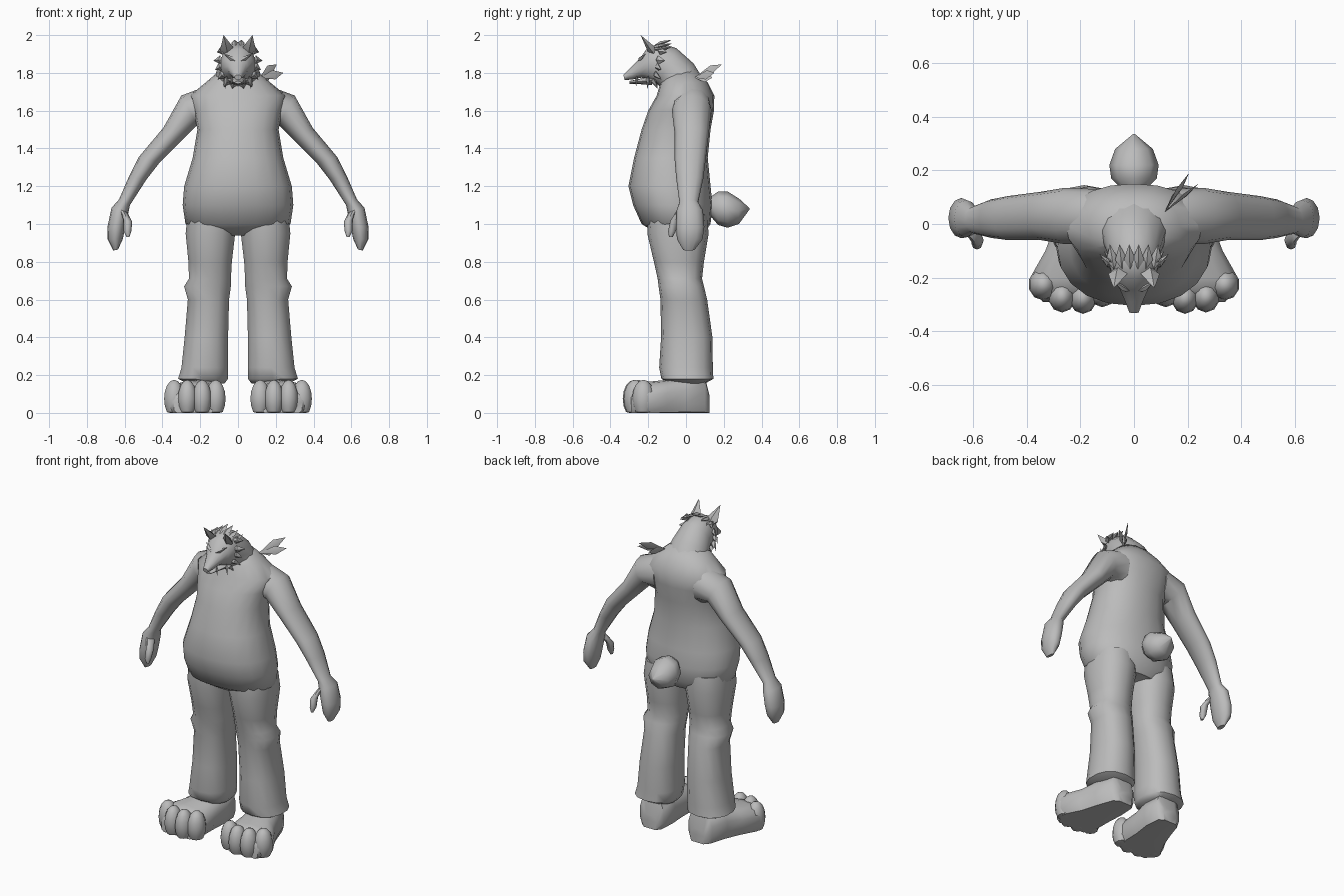
import bpy, bmesh, math
from mathutils import Vector as V

grey = bpy.data.materials.new("plain grey")
grey.diffuse_color = (0.5, 0.5, 0.5, 1)
X, Y = V((1, 0, 0)), V((0, 1, 0))


def finish(name, bm, angle=50):
    """Turn a bmesh into a shaded object."""
    bmesh.ops.recalc_face_normals(bm, faces=bm.faces)
    me = bpy.data.meshes.new(name)
    bm.to_mesh(me)
    bm.free()
    me.materials.append(grey)
    ob = bpy.data.objects.new(name, me)
    bpy.context.collection.objects.link(ob)
    bpy.ops.object.select_all(action='DESELECT')
    ob.select_set(True)
    bpy.context.view_layer.objects.active = ob
    bpy.ops.object.shade_smooth_by_angle(angle=math.radians(angle))
    return ob


def loft(name, rings, axis, n=14, p=2.0, floor=False):
    """Skin rounded rings, each given by two opposite points and a half width along axis."""
    bm = bmesh.new()
    loops = []
    for a, b, h in rings:
        a, b = V(a), V(b)
        c, u, loop = (a + b) / 2, (a - b) / 2, []
        for i in range(n):
            t = 2 * math.pi * i / n
            cu, sv = math.cos(t), math.sin(t)
            cu = math.copysign(abs(cu) ** (2 / p), cu)
            sv = math.copysign(abs(sv) ** (2 / p), sv)
            co = c + u * cu + axis * h * sv
            if floor:
                co.z = max(co.z, 0)
            loop.append(bm.verts.new(co))
        loops.append(loop)
    for l0, l1 in zip(loops, loops[1:]):
        for i in range(n):
            j = (i + 1) % n
            bm.faces.new((l0[i], l0[j], l1[j], l1[i]))
    bm.faces.new(loops[0])
    bm.faces.new(loops[-1])
    return finish(name, bm)


def blade(name, root, tip, w, t=0.008, at=0.25, face=Y):
    """Pointed blade, widest part-way along, with its flat side towards face."""
    root, tip = V(root), V(tip)
    d = (tip - root).normalized()
    side = d.cross(face).normalized()
    nor = side.cross(d)
    mid = root.lerp(tip, at)
    bm = bmesh.new()
    r, e = bm.verts.new(root), bm.verts.new(tip)
    m = [bm.verts.new(mid + o) for o in (side * w, nor * t, -side * w, -nor * t)]
    for i in range(4):
        bm.faces.new((r, m[i], m[(i + 1) % 4]))
        bm.faces.new((e, m[i], m[(i + 1) % 4]))
    return finish(name, bm, 30)


# Torso with round belly: z, front y, back y, half width
torso = [(.94, -.14, .09, .18), (1.0, -.235, .13, .278), (1.1, -.28, .14, .293),
         (1.2, -.305, .13, .285), (1.35, -.275, .115, .24), (1.5, -.235, .13, .215),
         (1.6, -.2, .148, .235), (1.68, -.155, .15, .255), (1.75, -.135, .115, .17),
         (1.81, -.1, .06, .1)]
loft("torso", [((0, f, z), (0, b, z), h) for z, f, b, h in torso], X, 20, 2.2)

# Neck, skull and muzzle: top y, z, bottom y, z, half width
head = [(.115, 1.73, -.12, 1.66, .14), (.04, 1.85, -.13, 1.72, .12), (-.05, 1.93, -.15, 1.74, .1),
        (-.14, 1.96, -.18, 1.745, .092), (-.21, 1.925, -.205, 1.765, .08),
        (-.245, 1.875, -.235, 1.775, .055), (-.29, 1.83, -.285, 1.765, .034),
        (-.332, 1.79, -.325, 1.762, .018)]
loft("head", [((0, a, b), (0, c, d), h) for a, b, c, d, h in head], X, 14)
jaw = [(-.18, 1.79, 1.735, .055), (-.24, 1.77, 1.74, .036), (-.3, 1.757, 1.742, .017)]
loft("lower_jaw", [((0, y, a), (0, y, b), h) for y, a, b, h in jaw], X, 8)

# Tail: y, top z, bottom z, half width
tail = [(.08, 1.13, 1.06, .03), (.14, 1.15, 1.03, .055), (.17, 1.172, .995, .085),
        (.22, 1.172, .98, .092), (.28, 1.135, 1.0, .07), (.335, 1.085, 1.075, .004)]
loft("tail", [((0, y, a), (0, y, b), h) for y, a, b, h in tail], X, 8)

# Limbs and paired parts
leg = [(1.05, .01, .27, -.2, .11), (.95, .012, .28, -.205, .12), (.8, .03, .265, -.17, .095),
       (.71, .035, .262, -.15, .085), (.67, .035, .288, -.145, .095), (.6, .045, .268, -.135, .112),
       (.4, .05, .285, -.132, .14), (.24, .05, .302, -.142, .142), (.18, .05, .32, -.13, .145),
       (.155, .07, .27, -.09, .1)]
arm = [(.14, 1.74, .14, 1.5, .03, .1), (.3, 1.68, .215, 1.525, .03, .105),
       (.395, 1.51, .3, 1.44, .03, .09), (.525, 1.355, .415, 1.325, .022, .082),
       (.578, 1.25, .485, 1.235, .02, .072), (.63, 1.13, .572, 1.1, .015, .05),
       (.67, 1.085, .58, 1.06, .02, .07), (.692, .98, .595, .99, .022, .075),
       (.69, .92, .61, .92, .02, .068), (.66, .86, .635, .865, .015, .03)]
foot = [(.17, .125, .09, .05), (.172, .1, .19, .085), (.185, 0, .2, .11), (.208, -.1, .175, .125),
        (.235, -.2, .165, .155), (.235, -.25, .15, .14), (.232, -.29, .1, .11)]
toes = [(.118, -.25, .055), (.19, -.275, .052), (.268, -.27, .052), (.338, -.225, .056)]
tufts = [((.075, -.15, 1.92), (.112, -.1, 1.91)), ((.08, -.16, 1.87), (.13, -.11, 1.865)),
         ((.08, -.16, 1.84), (.122, -.13, 1.815)), ((.07, -.17, 1.8), (.108, -.13, 1.765)),
         ((.05, -.18, 1.77), (.075, -.15, 1.725)), ((.02, -.17, 1.76), (.03, -.15, 1.715))]
for side, s in (("left", 1), ("right", -1)):
    loft(side + "_leg", [((s * (i + o) / 2, f, z), (s * (i + o) / 2, b, z), (o - i) / 2)
                         for z, i, o, f, b in leg], X, 14, 2.3)
    loft(side + "_arm", [((s * a, y, b), (s * c, y, d), h) for a, b, c, d, y, h in arm], Y, 12)
    loft(side + "_thumb", [((s * .63, -.02, 1.08), (s * .585, -.02, 1.06), .03),
                           ((s * .605, -.06, 1.02), (s * .56, -.06, 1.01), .024),
                           ((s * .605, -.075, .96), (s * .565, -.075, .96), .02),
                           ((s * .59, -.08, .93), (s * .575, -.08, .932), .01)], Y, 8)
    loft(side + "_foot", [((s * x, y, z), (s * x, y, -.03), h) for x, y, z, h in foot],
         X, 14, 2.6, True)
    for k, (x, y, r) in enumerate(toes):
        bm = bmesh.new()
        bmesh.ops.create_uvsphere(bm, u_segments=10, v_segments=8, radius=1)
        for v in bm.verts:
            v.co = V((s * x + v.co.x * r, y + v.co.y * .06, max(0, .075 + v.co.z * .1)))
        finish(f"{side}_toe_{k + 1}", bm)
    # Ears, brows, fangs and ragged fur
    blade(side + "_ear", (s * .05, -.15, 1.88), (s * .076, -.24, 2.0), .036, .022, .4)
    blade(side + "_brow", (s * .012, -.255, 1.862), (s * .075, -.215, 1.9), .012, .012, .4)
    blade(side + "_fang", (s * .032, -.26, 1.785), (s * .038, -.265, 1.725), .007, .007, .3)
    blade(side + "_tusk", (s * .06, -.2, 1.785), (s * .068, -.205, 1.715), .01, .01, .3)
    for k, (a, b) in enumerate(tufts):
        blade(f"{side}_cheek_tuft_{k + 1}", (s * a[0], a[1], a[2]), (s * b[0], b[1], b[2]), .024, .014)
    for k in range(3):
        x = s * (.015 + .03 * k)
        blade(f"{side}_mane_tuft_{k + 1}", (x, -.17, 1.945 - .012 * k),
              (x * 1.2, -.075, 1.975 - .02 * k), .022, .012, .4, V((0, 0, 1)))

# Feathers tied at the shoulder
for k, tip in enumerate([(.205, .19, 1.845), (.24, .15, 1.8), (.17, .14, 1.775)]):
    blade(f"feather_{k + 1}", (.115, .045, 1.775), tip, .026, .006, .6, V((.7, -.7, 0.3)))
